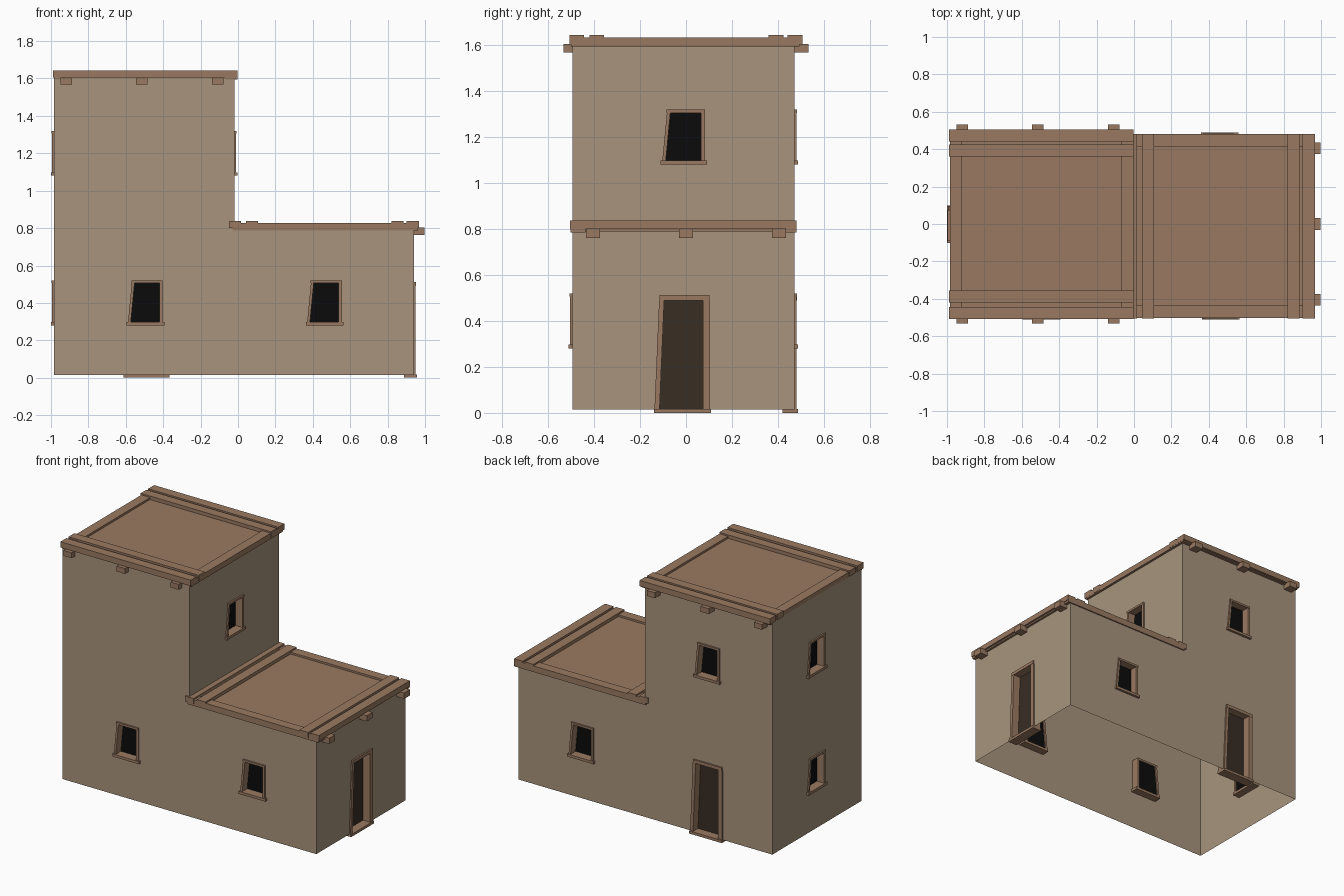
import bpy
from mathutils import Vector

if "Cube" in bpy.data.objects:
    bpy.data.objects.remove(bpy.data.objects["Cube"])


def material(name, rgb):
    lin = [((c / 255 + 0.055) / 1.055) ** 2.4 if c > 10 else c / 255 / 12.92 for c in rgb]
    m = bpy.data.materials.new(name)
    m.diffuse_color = (*lin, 1)
    m.use_nodes = True
    m.node_tree.nodes["Principled BSDF"].inputs["Base Color"].default_value = m.diffuse_color
    return m


PLASTER = material("plaster", (168, 148, 125))
WOOD = material("wood", (154, 122, 97))
DOOR = material("dark door", (56, 46, 36))
BLACK = material("black opening", (11, 11, 11))


def mesh(name, verts, faces, mat):
    me = bpy.data.meshes.new(name)
    me.from_pydata(verts, [], faces)
    me.materials.append(mat)
    ob = bpy.data.objects.new(name, me)
    bpy.context.collection.objects.link(ob)
    return ob


def prism(name, bottom, top, mat):
    """Box between two matching four-sided loops."""
    faces = [(3, 2, 1, 0), (4, 5, 6, 7)] + [(i, (i + 1) % 4, (i + 1) % 4 + 4, i + 4) for i in range(4)]
    mesh(name, list(bottom) + list(top), faces, mat)


def box(name, x0, x1, y0, y1, z0, z1, mat=WOOD):
    loop = [(x0, y0), (x1, y0), (x1, y1), (x0, y1)]
    prism(name, [(x, y, z0) for x, y in loop], [(x, y, z1) for x, y in loop], mat)


# Each side maps (u to the viewer's right, height, outward distance) to world space
X0, XM, X1, Y0, Y1 = -0.985, -0.02, 0.94, -0.495, 0.472
ZB, ZM, ZT = 0.015, 0.8, 1.605
SIDES = {
    "front": lambda u, z, d: Vector((u, Y0 - d, z)),
    "back": lambda u, z, d: Vector((-u, Y1 + d, z)),
    "right": lambda u, z, d: Vector((X1 + d, u, z)),
    "tower_right": lambda u, z, d: Vector((XM + d, u, z)),
    "left": lambda u, z, d: Vector((X0 - d, -u, z)),
}


def wall(side, u0, u1, z0, z1, centre=0, kind=None, base=0):
    """Wall panel with an optional framed, slanted opening."""
    f = SIDES[side]
    rect = [(u0, z0), (u1, z0), (u1, z1), (u0, z1)]
    if kind is None:
        mesh(side + "_wall", [f(u, z, 0) for u, z in rect], [(0, 1, 2, 3)], PLASTER)
        return
    if kind == "door":
        bl, tl, r, zb, zt, jl, jr = -0.115, -0.095, 0.075, 0.018, 0.49, 0.022, 0.03
        sill, head = (-0.14, 0.108, 0.0), (-0.115, 0.103, 0.512)
    else:
        bl, tl, r, zb, zt, jl, jr = -0.088, -0.068, 0.065, 0.298, 0.506, 0.015, 0.017
        sill, head = (-0.11, 0.092, 0.28), (-0.085, 0.082, 0.52)
    q = [(centre + u, base + z) for u, z in ((bl, zb), (r, zb), (r, zt), (tl, zt))]
    mesh(side + "_wall", [f(u, z, 0) for u, z in rect + q],
         [(i, (i + 1) % 4, (i + 1) % 4 + 4, i + 4) for i in range(4)], PLASTER)
    mesh(side + "_" + kind + "_pane", [f(u, z, -0.045) for u, z in q], [(0, 1, 2, 3)],
         DOOR if kind == "door" else BLACK)

    def bar(part, pts, out):
        ps = [(centre + u, base + z) for u, z in pts]
        prism(f"{side}_{kind}_{part}", [f(u, z, -0.053) for u, z in ps],
              [f(u, z, out) for u, z in ps], WOOD)
    bar("left_jamb", [(bl - jl, zb), (bl, zb), (tl, zt), (tl - jl, zt)], 0.009)
    bar("right_jamb", [(r, zb), (r + jr, zb), (r + jr, zt), (r, zt)], 0.009)
    bar("lintel", [(head[0], zt), (head[1], zt), (head[1], head[2]), (head[0], head[2])], 0.011)
    bar("sill", [(sill[0], sill[2]), (sill[1], sill[2]), (sill[1], zb), (sill[0], zb)], 0.016)


# Walls, open underneath
wall("front", X0, XM, ZB, ZM, -0.485, "window")
wall("front", XM, X1, ZB, ZM, 0.473, "window")
wall("front", X0, XM, ZM, ZT)
wall("right", Y0, Y1, ZB, ZM, 0, "door")
wall("tower_right", Y0, Y1, ZM, ZT, 0, "window", 0.8)
wall("back", -X1, -XM, ZB, ZM, -0.45, "window")
wall("back", -XM, -X0, ZB, ZM, 0.505, "door")
wall("back", -XM, -X0, ZM, ZT, 0.505, "window", 0.8)
wall("left", -Y1, -Y0, ZB, ZM, 0.01, "window")
wall("left", -Y1, -Y0, ZM, ZT, 0.01, "window", 0.8)

# Tower roof: panel, side rails, doubled planks front and back
box("tower_roof_panel", -0.98, -0.01, -0.495, 0.49, 1.598, 1.62)
for x in (-0.985, -0.07):
    box("tower_roof_rail", x, x + 0.066, -0.5, 0.495, 1.595, 1.634)
for y in (-0.508, -0.42, 0.36, 0.442):
    box("tower_roof_plank", -0.99, -0.003, y, y + 0.064, 1.604, 1.644)
for x in (-0.918, -0.515, -0.108):
    box("tower_front_beam_end", x - 0.031, x + 0.031, -0.533, -0.44, 1.568, 1.605)
    box("tower_back_beam_end", x - 0.031, x + 0.031, 0.42, 0.533, 1.568, 1.605)

# Lower roof, same build turned a quarter
box("low_roof_panel", -0.02, 0.955, -0.495, 0.475, 0.79, 0.815)
for y in (-0.502, 0.415):
    box("low_roof_rail", -0.03, 0.962, y, y + 0.065, 0.786, 0.828)
for x in (-0.048, 0.042, 0.82, 0.902):
    box("low_roof_plank", x, x + 0.065, -0.505, 0.48, 0.8, 0.838)
for y in (-0.405, 0, 0.405):
    box("low_beam_end", 0.88, 0.998, y - 0.031, y + 0.031, 0.762, 0.802)
